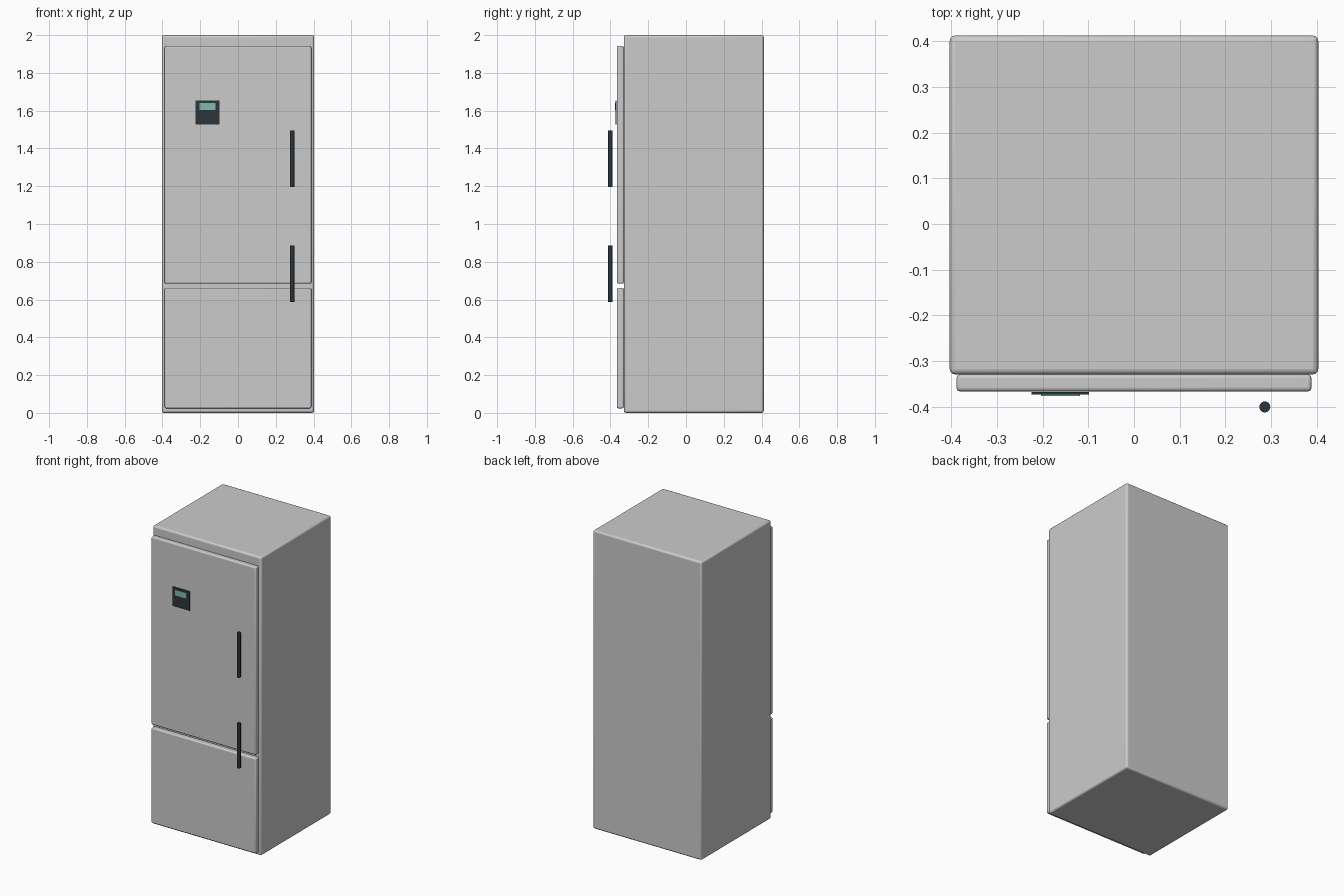
import bpy
from math import radians

if "Cube" in bpy.data.objects:
    bpy.data.objects.remove(bpy.data.objects["Cube"])


def material(name, rgb):
    m = bpy.data.materials.new(name)
    m.diffuse_color = (*rgb, 1)
    m.use_nodes = True
    m.node_tree.nodes["Principled BSDF"].inputs["Base Color"].default_value = m.diffuse_color
    return m


dark = material("dark_trim", (0.025, 0.035, 0.045))
green = material("screen_green", (0.22, 0.5, 0.4))


def box(name, x, y, z, bevel=0, mat=None):
    """Box spanning the (low, high) pairs, with optional rounded edges."""
    bpy.ops.mesh.primitive_cube_add(
        size=1, location=[(a + b) / 2 for a, b in (x, y, z)])
    o = bpy.context.object
    o.name = name
    o.scale = [b - a for a, b in (x, y, z)]
    bpy.ops.object.transform_apply(location=False, rotation=False, scale=True)
    if bevel:
        b = o.modifiers.new("rounded_edges", 'BEVEL')
        b.width = bevel
        b.segments = 3
        bpy.ops.object.shade_smooth_by_angle(angle=radians(35))
    if mat:
        o.data.materials.append(mat)
    return o


def handle(name, z0, z1):
    bpy.ops.mesh.primitive_cylinder_add(
        vertices=24, radius=0.012, depth=z1 - z0,
        location=(0.286, -0.4, (z0 + z1) / 2))
    o = bpy.context.object
    o.name = name
    bpy.ops.object.shade_smooth_by_angle(angle=radians(35))
    o.data.materials.append(dark)


# Cabinet
box("cabinet", (-0.403, 0.403), (-0.329, 0.412), (0, 2), 0.012)

# Doors
box("upper_door", (-0.388, 0.388), (-0.366, -0.329), (0.684, 1.942), 0.008)
box("lower_door", (-0.388, 0.388), (-0.366, -0.329), (0.024, 0.662), 0.008)

# Bar handles
handle("upper_handle", 1.195, 1.494)
handle("lower_handle", 0.588, 0.887)

# Control panel and display
box("control_panel", (-0.224, -0.098), (-0.373, -0.367), (1.526, 1.654), 0, dark)
box("display_screen", (-0.203, -0.118), (-0.376, -0.372), (1.603, 1.64), 0, green)
